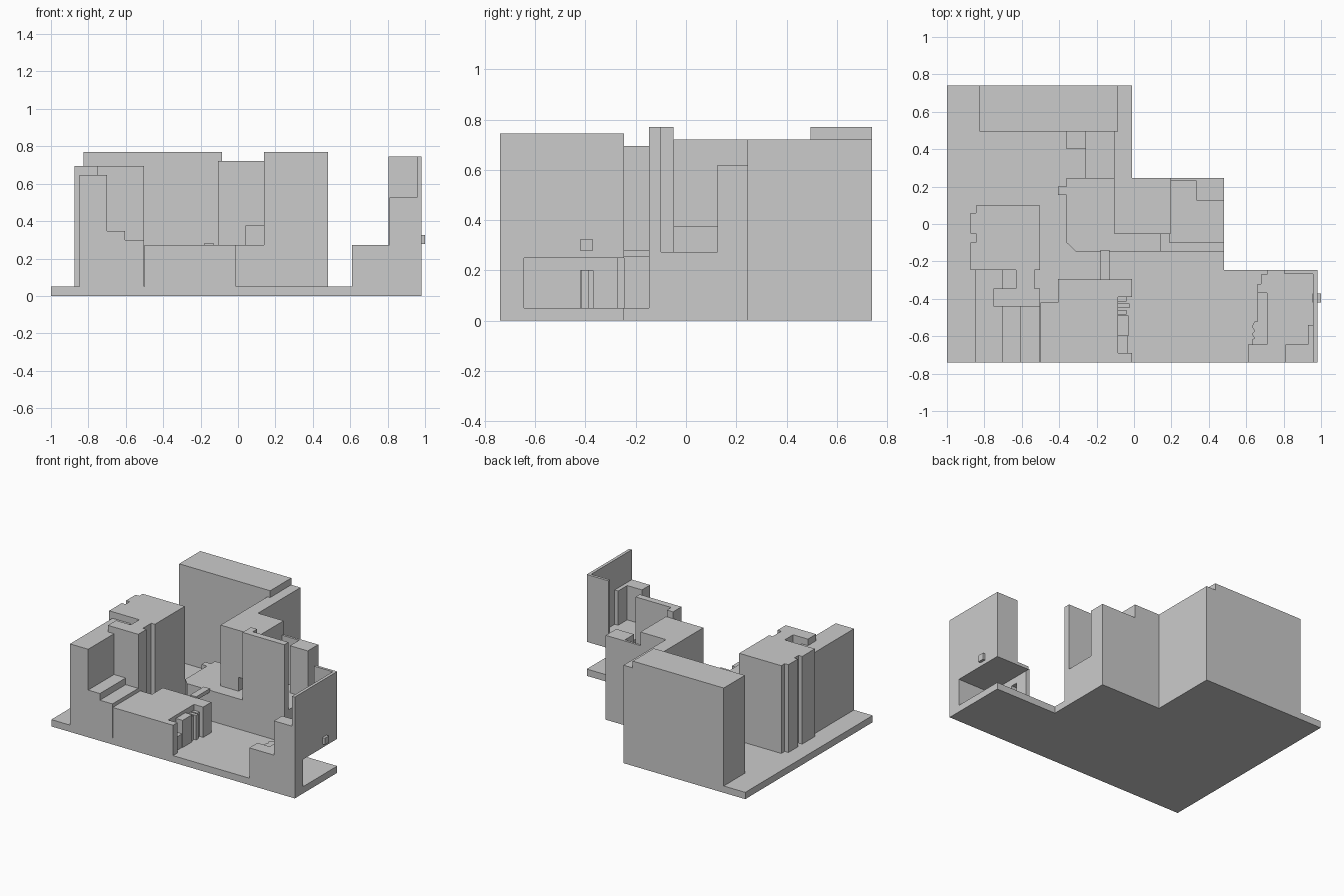
import bpy, bmesh


def prism(name, pts, z0, z1):
    """Extrude a plan outline from z0 to z1."""
    bm = bmesh.new()
    face = bm.faces.new([bm.verts.new((x, y, z0)) for x, y in pts])
    ext = bmesh.ops.extrude_face_region(bm, geom=[face])
    for v in ext["geom"]:
        if isinstance(v, bmesh.types.BMVert):
            v.co.z = z1
    bmesh.ops.recalc_face_normals(bm, faces=bm.faces)
    me = bpy.data.meshes.new(name)
    bm.to_mesh(me)
    bm.free()
    ob = bpy.data.objects.new(name, me)
    bpy.context.collection.objects.link(ob)
    return ob


def box(name, x0, x1, y0, y1, z0, z1):
    return prism(name, [(x0, y0), (x1, y0), (x1, y1), (x0, y1)], z0, z1)


F = 0.05   # ground slab top
P = 0.273  # upper deck level

# Stepped ground slab
prism("ground_slab", [(-1, -.74), (.98, -.74), (.98, -.247), (.48, -.247), (.48, .247),
                      (-.01, .247), (-.01, .74), (-1, .74)], 0, F)

# Tall back wall and the side wall that meets it
box("back_wall", -.825, -.085, .495, .74, F, .77)
box("back_side_wall", -.107, -.01, .247, .74, F, .72)

# Rear deck with chamfered corner
prism("rear_deck", [(-.36, .247), (-.36, -.1), (-.31, -.148), (.48, -.148), (.48, .247)], F, P)
box("deck_ledge", -.405, -.36, .155, .2, .2, P)
box("stair_low", -.36, -.26, .4, .495, F, .125)
box("stair_high", -.26, -.107, .247, .495, F, .2)

# Central block with a low doorway running through its corner
box("central_block_upper", -.107, .198, -.05, .247, .375, .72)
box("central_block_left", -.107, .04, -.05, .247, P, .375)
box("central_block_back", .04, .198, .125, .247, P, .375)

# Screen wall and the rear corner pier with low parapet
prism("screen_wall", [(.14, -.148), (.48, -.148), (.48, -.1), (.19, -.1), (.19, -.05),
                      (.14, -.05)], P, .77)
prism("rear_corner_pier", [(.198, .23), (.335, .23), (.335, .125), (.48, .125), (.48, .247),
                           (.198, .247)], P, .62)

# Footbridge across the sunken passage
box("footbridge", -.18, -.13, -.3, -.14, .255, .282)

# Front deck with a recess on its courtyard side
prism("front_deck", [(-.5, -.74), (-.01, -.74), (-.01, -.69), (-.085, -.69), (-.085, -.39),
                     (-.01, -.39), (-.01, -.295), (-.405, -.295), (-.405, -.42), (-.5, -.42)], F, P)
box("recess_cabinet", -.085, -.03, -.6, -.49, F, .25)
box("recess_shelf", -.085, -.035, -.69, -.6, F, .15)
for i, y in enumerate((-.485, -.45, -.415)):
    box(f"recess_post_{i}", -.085, -.04 + .015 * (i % 2), y, y + .025, F, .23)

# Left tower with pilasters, light shaft and notch
prism("left_tower", [(-.845, .1), (-.845, .06), (-.875, .06), (-.875, -.05), (-.845, -.05),
                     (-.845, -.1), (-.875, -.1), (-.875, -.247), (-.63, -.247), (-.63, -.345),
                     (-.75, -.345), (-.75, -.44), (-.503, -.44), (-.503, -.345),
                     (-.533, -.345), (-.533, -.247), (-.503, -.247), (-.503, .1)], F, .695)
box("left_annex", -.848, -.7, -.74, -.247, F, .647)
box("annex_step_high", -.7, -.605, -.74, -.44, F, .347)
box("annex_step_low", -.605, -.503, -.74, -.44, F, .298)
box("shaft_floor", -.7, -.63, -.345, -.247, F, .35)

# Right-hand building: front mass, overhanging deck and supports
box("right_front_mass", .61, .98, -.74, -.645, F, P)
box("right_deck", .71, .98, -.645, -.247, .25, P)
box("right_pier", .81, .958, -.74, -.645, P, .525)
box("right_pilaster", .93, .958, -.645, -.54, P, .525)
prism("right_support", [(.71, -.645), (.63, -.645), (.63, -.62), (.645, -.61), (.63, -.59),
                        (.645, -.57), (.63, -.55), (.645, -.52), (.66, -.52), (.66, -.42),
                        (.71, -.42)], F, .25)
prism("right_rear_support", [(.71, -.37), (.66, -.37), (.66, -.32), (.68, -.32),
                             (.68, -.27), (.71, -.27)], F, P)
box("right_lintel", .66, .71, -.52, -.37, .2, .25)

# Thin upper walls and the small knob on the outside
prism("right_thin_wall", [(.958, -.74), (.98, -.74), (.98, -.247), (.805, -.247),
                          (.805, -.267), (.958, -.267)], P, .745)
box("wall_knob", .955, 1, -.42, -.372, .277, .325)
